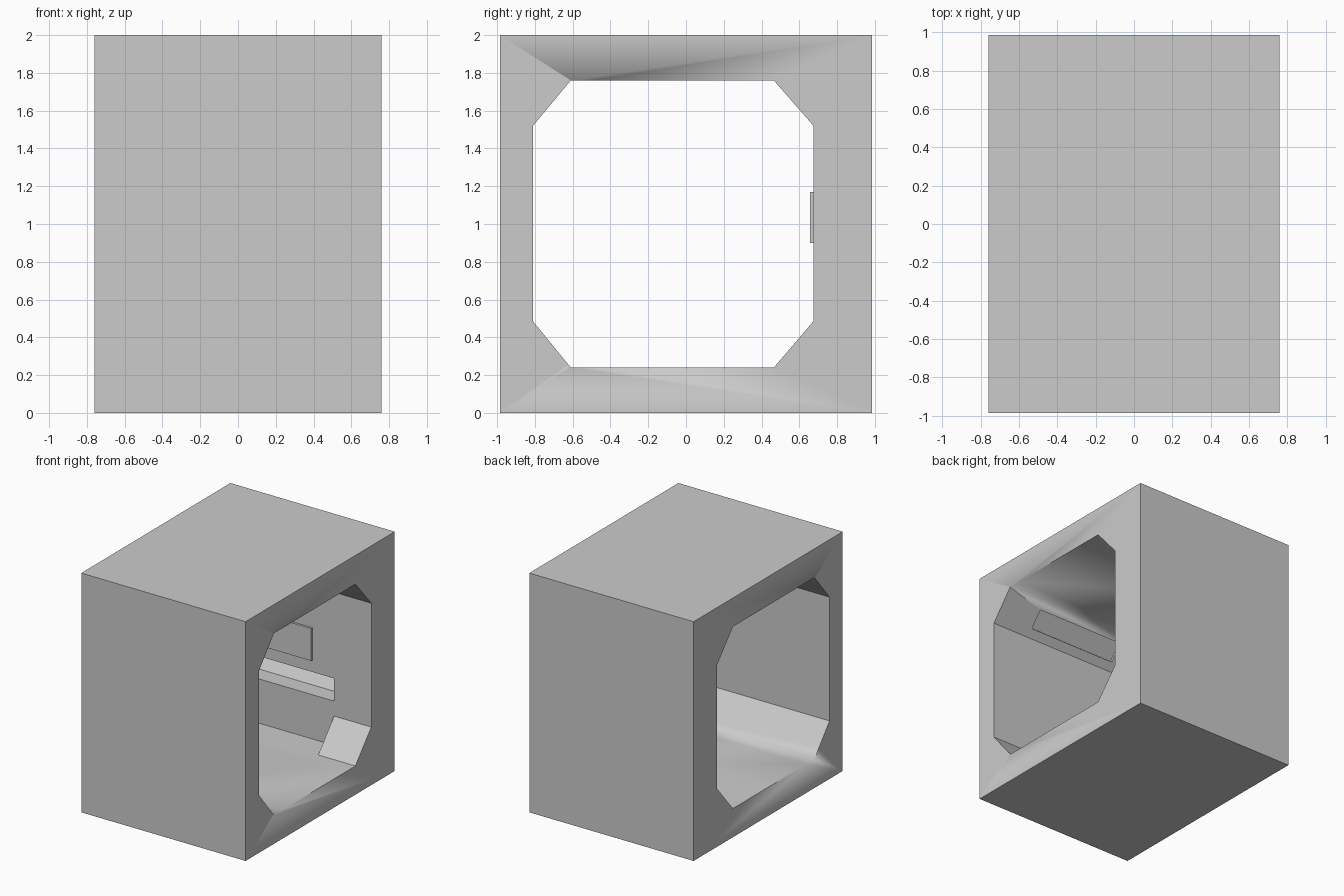
import bpy, bmesh

if "Cube" in bpy.data.objects:
    bpy.data.objects.remove(bpy.data.objects["Cube"])

WX = 0.76      # half length of the module
BAY = 0.416    # half width of the console bay


def prism(name, profile, x0, x1):
    """Extrude a (y, z) profile along x."""
    bm = bmesh.new()
    face = bm.faces.new([bm.verts.new((x0, y, z)) for y, z in profile])
    ext = bmesh.ops.extrude_face_region(bm, geom=[face])
    verts = [v for v in ext["geom"] if isinstance(v, bmesh.types.BMVert)]
    bmesh.ops.translate(bm, verts=verts, vec=(x1 - x0, 0, 0))
    bmesh.ops.recalc_face_normals(bm, faces=bm.faces[:])
    mesh = bpy.data.meshes.new(name)
    bm.to_mesh(mesh)
    bm.free()
    obj = bpy.data.objects.new(name, mesh)
    bpy.context.collection.objects.link(obj)
    return obj


def cut(target, cutter):
    cutter.hide_render = True
    mod = target.modifiers.new("cut", "BOOLEAN")
    mod.operation = "DIFFERENCE"
    mod.solver = "EXACT"
    mod.object = cutter
    bpy.context.view_layer.objects.active = target
    bpy.ops.object.modifier_apply(modifier=mod.name)
    bpy.data.objects.remove(cutter)


# Outer block
shell = prism("module_shell", [(-0.985, 0), (0.985, 0), (0.985, 2), (-0.985, 2)], -WX, WX)

# Through passage with chamfered corners
cut(shell, prism("passage_cutter", [
    (-0.81, 0.485), (-0.61, 0.24), (-0.50, 0.24), (0.465, 0.24), (0.675, 0.485),
    (0.675, 1.52), (0.465, 1.76), (-0.50, 1.76), (-0.61, 1.76), (-0.81, 1.52)], -0.9, 0.9))

# Leg room below the console: the lower chamfer is cut away
cut(shell, prism("legroom_cutter", [
    (0.44, 0.24), (0.675, 0.24), (0.675, 0.52), (0.44, 0.52)], -BAY, BAY))

# Console niche with a flat shelf and a sloping back
cut(shell, prism("console_cutter", [
    (0.60, 0.61), (0.82, 0.61), (0.955, 0.80), (0.60, 0.80)], -BAY, BAY))


# Shallow light recesses in the upper chamfers
def chamfer_recess(wall, ceil):
    def at(t, depth):
        dy, dz = ceil - wall, 0.24
        n = (dy * dy + dz * dz) ** 0.5
        side = 1 if wall > 0 else -1
        return (wall + dy * t + side * dz / n * depth,
                1.52 + dz * t + abs(dy) / n * depth)
    return prism("light_cutter", [at(0.245, -0.02), at(0.76, -0.02),
                                  at(0.76, 0.02), at(0.245, 0.02)], -0.41, 0.41)


for wall, ceil in ((-0.81, -0.61), (0.675, 0.465)):
    cut(shell, chamfer_recess(wall, ceil))

# Soft transition from the left chamfers into floor and ceiling, sharp elsewhere
bm = bmesh.new()
bm.from_mesh(shell.data)
for f in bm.faces:
    f.smooth = True
for e in bm.edges:
    e.smooth = all(-0.62 < v.co.y < -0.49 and
                   min(abs(v.co.z - 0.24), abs(v.co.z - 1.76)) < 0.002
                   for v in e.verts)
bm.to_mesh(shell.data)
bm.free()

# Wall screen above the console
prism("wall_screen", [(0.657, 0.90), (0.68, 0.90), (0.68, 1.17), (0.657, 1.17)], -0.217, 0.217)
